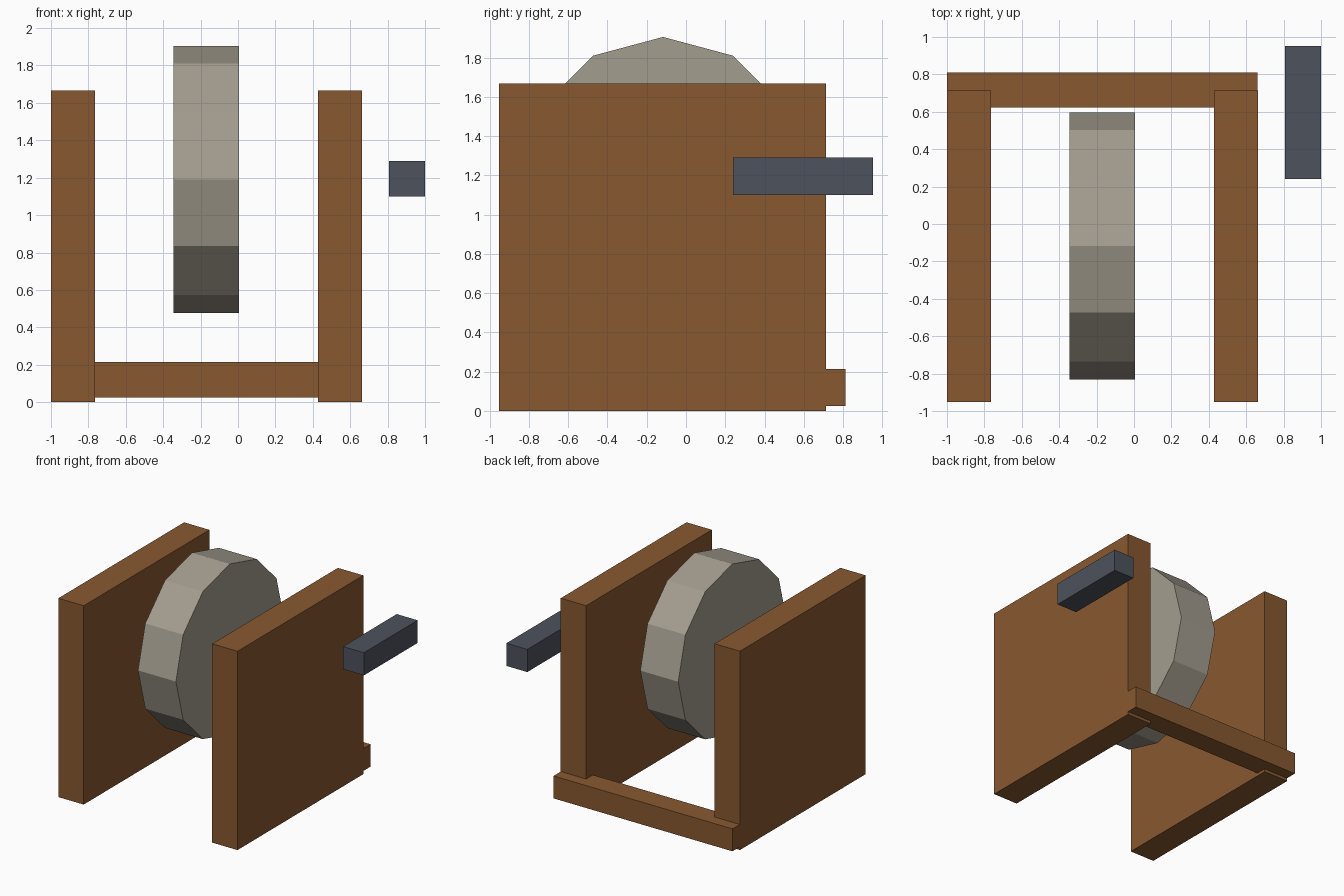
import bpy
import math

default_cube = bpy.data.objects.get("Cube")
if default_cube:
    bpy.data.objects.remove(default_cube, do_unlink=True)


def make_material(name, rgb):
    mat = bpy.data.materials.new(name)
    mat.use_nodes = True
    color = (*rgb, 1.0)
    mat.diffuse_color = color
    mat.node_tree.nodes["Principled BSDF"].inputs["Base Color"].default_value = color
    return mat


wood = make_material("brown wood", (0.246, 0.098, 0.030))
stone = make_material("warm grey stone", (0.371, 0.337, 0.275))
iron = make_material("dark iron", (0.074, 0.084, 0.109))


def box(name, x, y, z, mat):
    """Box spanning the given (low, high) ranges."""
    bpy.ops.mesh.primitive_cube_add(size=1, location=[sum(r) / 2 for r in (x, y, z)])
    obj = bpy.context.object
    obj.name = name
    obj.scale = [r[1] - r[0] for r in (x, y, z)]
    bpy.ops.object.transform_apply(location=False, rotation=False, scale=True)
    obj.data.materials.append(mat)
    return obj


# Upright side panels
for name, x in (("right_panel", (-1.0, -0.765)), ("left_panel", (0.427, 0.662))):
    box(name, x, (-0.952, 0.714), (0, 1.667), wood)

# Low rail joining the panels at the back
box("back_rail", (-0.999, 0.661), (0.624, 0.811), (0.026, 0.214), wood)

# Free-standing crank handle
box("crank_handle", (0.806, 1.0), (0.24, 0.952), (1.1, 1.29), iron)

# Twelve-sided grinding wheel with its axle direction along x
bpy.ops.mesh.primitive_cylinder_add(
    vertices=12, radius=0.714, depth=0.352,
    location=(-0.17, -0.117, 1.191), rotation=(0, math.pi / 2, 0))
wheel = bpy.context.object
wheel.name = "grinding_wheel"
wheel.data.materials.append(stone)
